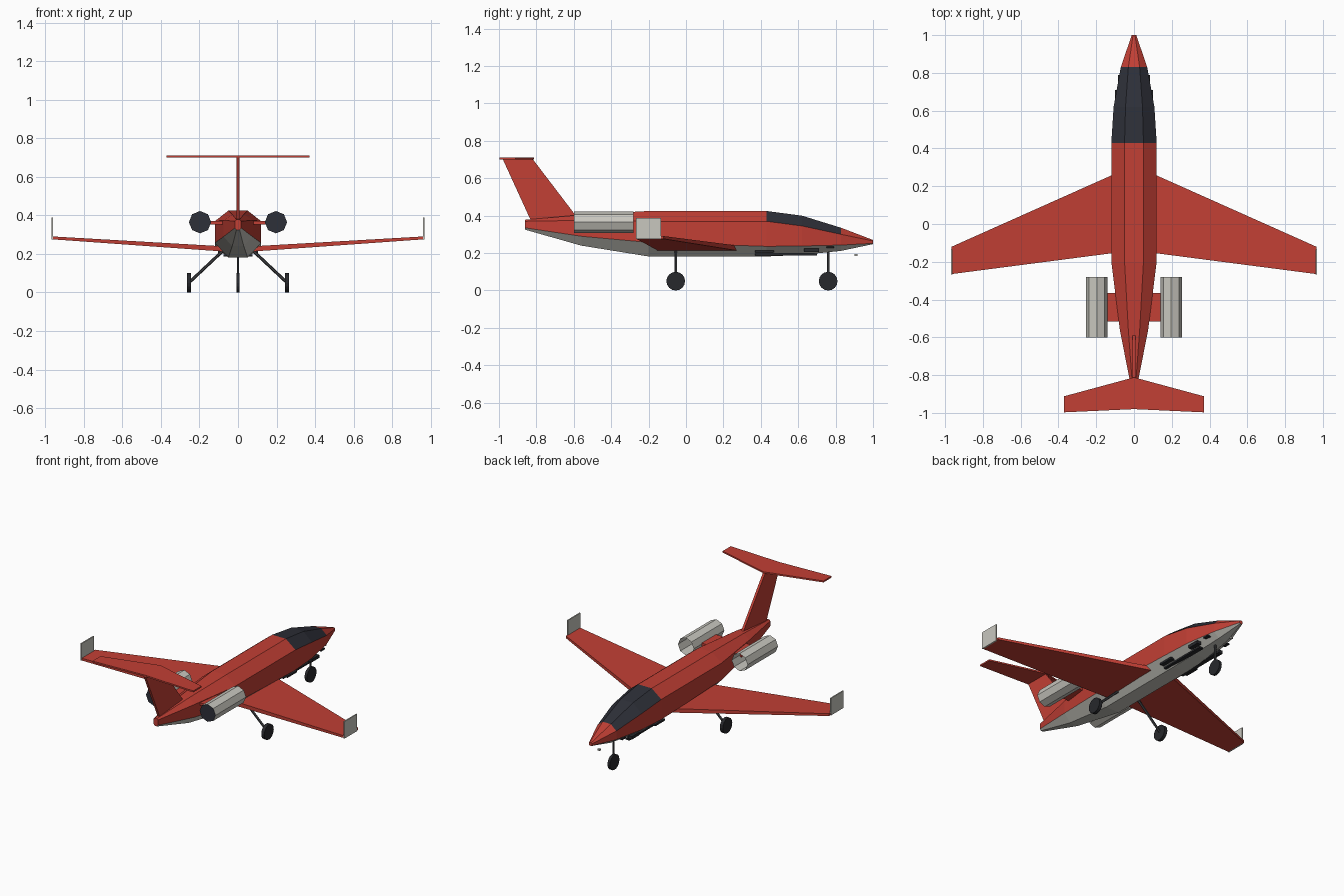
import bpy, bmesh, math
from mathutils import Vector

cube = bpy.data.objects.get("Cube")
if cube:
    bpy.data.objects.remove(cube, do_unlink=True)


def material(name, r, g, b):
    m = bpy.data.materials.new(name)
    m.use_nodes = True
    m.diffuse_color = (r, g, b, 1)
    bsdf = next(n for n in m.node_tree.nodes if n.type == 'BSDF_PRINCIPLED')
    bsdf.inputs["Base Color"].default_value = (r, g, b, 1)
    return m


RED = material("red_paint", 0.54, 0.05, 0.035)
GREY = material("pale_grey", 0.58, 0.57, 0.52)
GLASS = material("dark_glass", 0.027, 0.029, 0.04)
RUBBER = material("black_rubber", 0.02, 0.021, 0.025)
STEEL = material("dark_steel", 0.05, 0.052, 0.057)
SIDES = (("left", 1), ("right", -1))


def finish(name, bm, *mats, fix=True):
    if fix:
        bmesh.ops.recalc_face_normals(bm, faces=bm.faces)
    mesh = bpy.data.meshes.new(name)
    bm.to_mesh(mesh)
    bm.free()
    for m in mats:
        mesh.materials.append(m)
    obj = bpy.data.objects.new(name, mesh)
    bpy.context.collection.objects.link(obj)
    return obj


def loft(name, rings, *mats, rule=None):
    """Skin rings of equal length, cap both ends; rule(ring, side) picks the colour."""
    bm = bmesh.new()
    vs = [[bm.verts.new(p) for p in ring] for ring in rings]
    n = len(vs[0])
    for i in range(len(vs) - 1):
        for j in range(n):
            k = (j + 1) % n
            f = bm.faces.new((vs[i][j], vs[i][k], vs[i + 1][k], vs[i + 1][j]))
            f.material_index = rule(i, j) if rule else 0
    bm.faces.new(vs[0])
    bm.faces.new(vs[-1])
    return finish(name, bm, *mats)


def box(name, x, y, z, mat):
    return loft(name, [[(a, y[0], z[0]), (a, y[1], z[0]), (a, y[1], z[1]), (a, y[0], z[1])] for a in x], mat)


def rod(name, a, b, radius, sides, mat):
    a, b = Vector(a), Vector(b)
    bm = bmesh.new()
    bmesh.ops.create_cone(bm, cap_ends=True, segments=sides, radius1=radius,
                          radius2=radius, depth=(b - a).length)
    bm.transform((b - a).to_track_quat('Z', 'Y').to_matrix().to_4x4())
    bmesh.ops.translate(bm, verts=bm.verts, vec=(a + b) / 2)
    return finish(name, bm, mat)


# Fuselage: y, half width, flat half width, top, shoulder, chine, bottom
STATIONS = [
    (1.0, .012, .005, .270, .265, .252, .248),
    (.83, .07, .03, .335, .300, .243, .212),
    (.62, .108, .045, .400, .345, .238, .190),
    (.43, .12, .05, .425, .370, .236, .182),
    (-.2, .12, .05, .425, .370, .257, .182),
    (-.56, .075, .03, .405, .375, .290, .240),
    (-.86, .016, .008, .378, .370, .335, .325),
]
rings = [[(f, y, t), (w, y, s), (w, y, c), (f, y, b),
          (-f, y, b), (-w, y, c), (-w, y, s), (-f, y, t)]
         for y, w, f, t, s, c, b in STATIONS]


def paint(i, j):
    if j in (2, 3, 4):
        return 1
    return 2 if i in (1, 2) and j in (0, 6, 7) else 0


loft("fuselage", rings, RED, GREY, GLASS, rule=paint)

# Tail fin and tailplane
loft("tail_fin", [[(-.008, a, z), (.008, a, z), (.008, b, z), (-.008, b, z)]
                  for a, b, z in ((-.57, -.83, .375), (-.82, -.98, .703))], RED)
loft("tailplane", [[(x, a, .7), (x, b, .7), (x, b, .71), (x, a, .71)]
                   for x, a, b in ((-.37, -.912, -.997), (0, -.812, -.98), (.37, -.912, -.997))], RED)

for side, s in SIDES:
    # Swept wing with an upright tip plate
    loft(side + "_wing", [[(s * x, a, lo), (s * x, b, lo), (s * x, b, hi), (s * x, a, hi)]
                          for x, a, b, lo, hi in ((.08, .275, -.15, .213, .24),
                                                  (.965, -.12, -.265, .276, .291))], RED)
    box(side + "_winglet", (s * .961, s * .969), (-.267, -.135), (.275, .388), GREY)

    # Engine: open tube at the intake, dark plate closing the exhaust
    bm = bmesh.new()
    bmesh.ops.create_cone(bm, cap_ends=True, segments=8, radius1=.058, radius2=.058, depth=.32)
    bm.normal_update()
    for f in list(bm.faces):
        if f.normal.z < -.9:
            bm.faces.remove(f)
        elif f.normal.z > .9:
            f.material_index = 1
    for v in bm.verts:
        x, y, z = v.co
        v.co = (x + s * .197, -z - .44, y + .365)
    finish(side + "_engine", bm, GREY, GLASS, fix=False)
    box(side + "_pylon", (s * .06, s * .15), (-.515, -.365), (.353, .37), RED)

    # Main landing gear
    rod(side + "_main_strut", (s * .08, -.055, .215), (s * .25, -.055, .055), .008, 6, STEEL)
    rod(side + "_main_wheel", (s * .244, -.055, .05), (s * .266, -.055, .05), .05, 16, RUBBER)

    # Belly fittings
    box(side + "_belly_rail", (s * .045, s * .075), (.37, .7), (.188, .198), RUBBER)
    box(side + "_front_fitting", (s * .07, s * .1), (.63, .71), (.205, .225), RUBBER)
    box(side + "_rear_fitting", (s * .07, s * .105), (.37, .47), (.203, .215), RUBBER)
    box(side + "_small_fitting", (s * .06, s * .085), (.75, .79), (.227, .236), RUBBER)

# Nose gear and small probe
rod("nose_strut", (0, .76, .05), (0, .76, .22), .007, 6, STEEL)
rod("nose_wheel", (-.009, .76, .05), (.009, .76, .05), .05, 16, RUBBER)
box("nose_probe", (-.008, .008), (.902, .918), (.184, .194), GREY)
